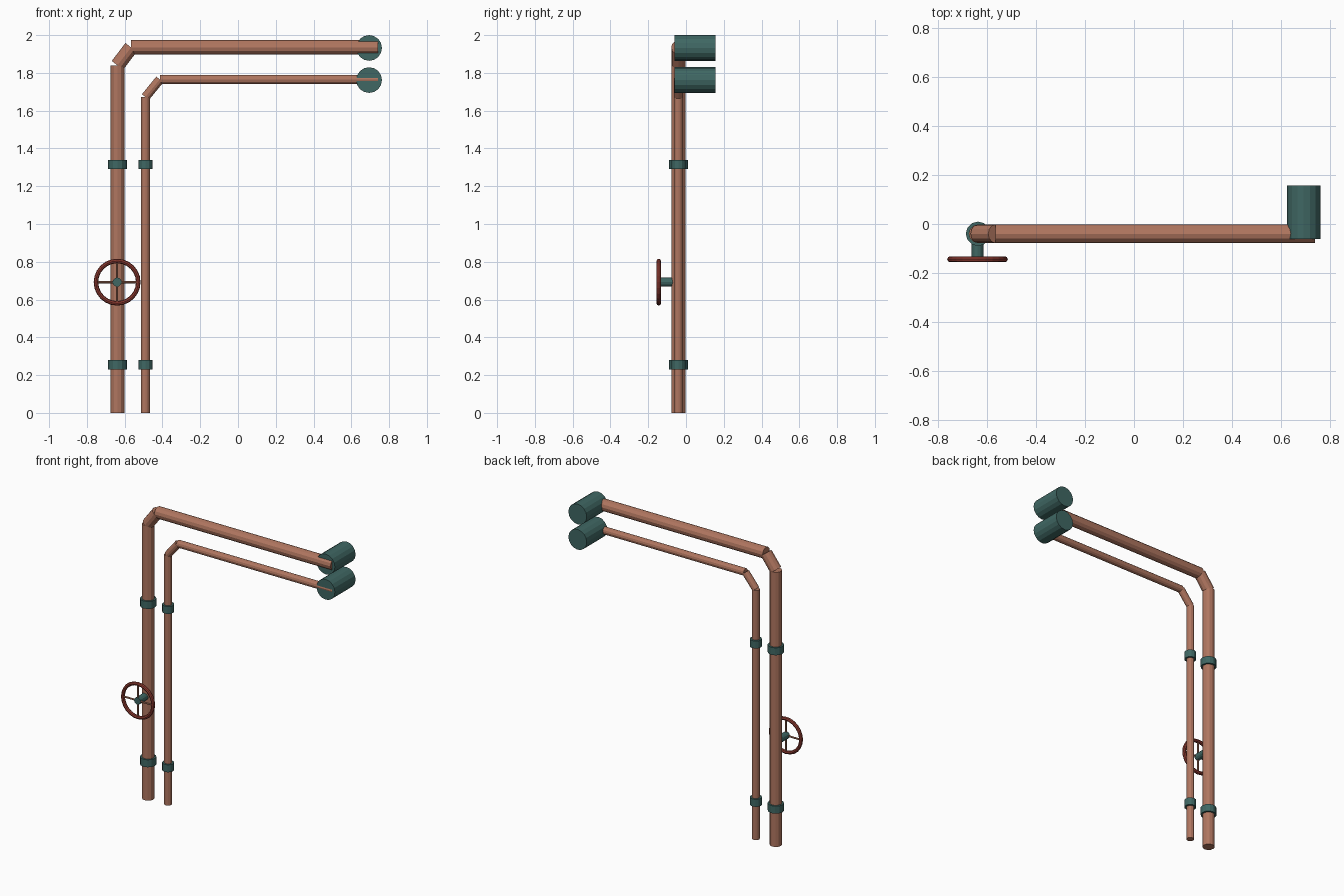
import bpy
from math import pi, cos, sin
from mathutils import Vector

cube = bpy.data.objects.get("Cube")
if cube:
    bpy.data.objects.remove(cube, do_unlink=True)


def material(name, rgb):
    mat = bpy.data.materials.new(name)
    mat.use_nodes = True
    mat.diffuse_color = (*rgb, 1)
    mat.node_tree.nodes["Principled BSDF"].inputs["Base Color"].default_value = (*rgb, 1)
    return mat


copper = material("copper", (0.43, 0.18, 0.115))
green = material("dark_green", (0.05, 0.135, 0.125))
red = material("valve_red", (0.28, 0.045, 0.032))


def rod(name, start, end, radius, mat, sides=12):
    """Capped cylinder running between two points."""
    a, b = Vector(start), Vector(end)
    bpy.ops.mesh.primitive_cylinder_add(vertices=sides, radius=radius,
                                        depth=(b - a).length, location=(a + b) / 2)
    obj = bpy.context.object
    obj.rotation_euler = (b - a).to_track_quat('Z', 'Y').to_euler()
    obj.name = name
    obj.data.materials.append(mat)
    return obj


PIPE_Y = -0.04
END_X = 0.74
CAP_X = 0.694

# Two pipe runs: riser, angled elbow, horizontal arm, clamps and end cylinder
runs = [("large", -0.638, 1.84, -0.566, 1.935, 0.038, 0.05),
        ("small", -0.49, 1.672, -0.414, 1.765, 0.024, 0.037)]
for size, x, riser_top, arm_x, arm_z, radius, clamp_radius in runs:
    low, high = (x, PIPE_Y, riser_top), (arm_x, PIPE_Y, arm_z)
    rod(size + "_riser", (x, PIPE_Y, 0), low, radius, copper)
    rod(size + "_elbow", low, high, radius, copper)
    rod(size + "_arm", high, (END_X, PIPE_Y, arm_z), radius, copper)
    for level, z in (("lower", 0.254), ("upper", 1.315)):
        rod(f"{size}_{level}_clamp", (x, PIPE_Y, z - 0.025), (x, PIPE_Y, z + 0.025),
            clamp_radius, green)
    rod(size + "_end_cylinder", (CAP_X, -0.062, arm_z - 0.003),
        (CAP_X, 0.157, arm_z - 0.003), 0.068, green, 16)

# Valve hand wheel on the large riser
hub = Vector((-0.64, -0.144, 0.692))
bpy.ops.mesh.primitive_torus_add(major_segments=24, minor_segments=8, major_radius=0.112,
                                 minor_radius=0.012, location=hub, rotation=(pi / 2, 0, 0))
wheel = bpy.context.object
wheel.name = "valve_wheel_rim"
wheel.data.materials.append(red)
rod("valve_stem", hub + Vector((0, -0.008, 0)), (hub.x, PIPE_Y, hub.z), 0.024, green)
for i in range(4):
    angle = i * pi / 2
    tip = hub + Vector((cos(angle), 0, sin(angle))) * 0.112
    rod(f"valve_spoke_{i + 1}", hub, tip, 0.006, copper, 8)
